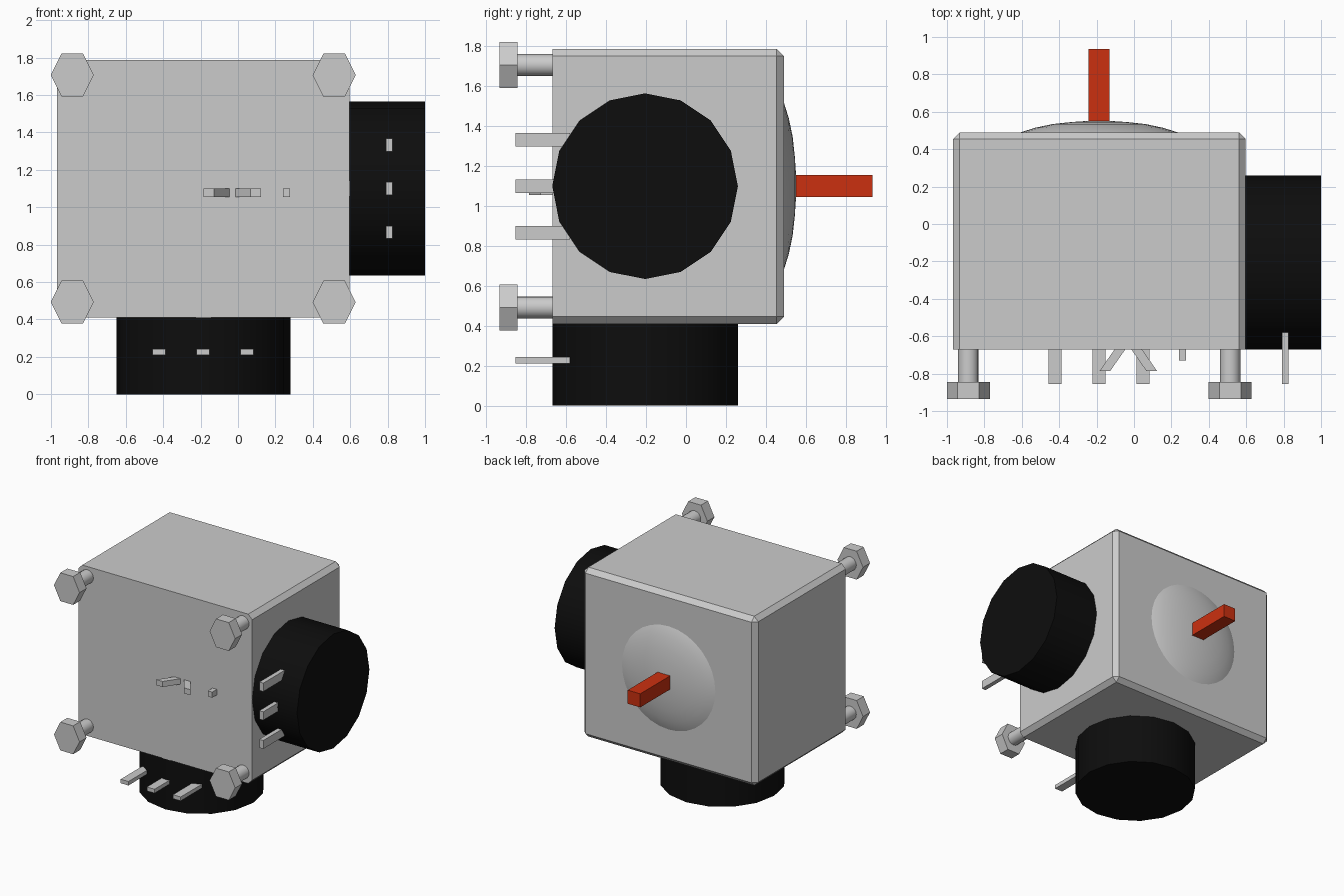
import bpy, bmesh, math
from mathutils import Vector

if "Cube" in bpy.data.objects:
    bpy.data.objects.remove(bpy.data.objects["Cube"], do_unlink=True)


def material(name, rgb):
    m = bpy.data.materials.new(name)
    m.use_nodes = True
    m.diffuse_color = (*rgb, 1)
    bsdf = m.node_tree.nodes["Principled BSDF"]
    bsdf.inputs["Base Color"].default_value = (*rgb, 1)
    bsdf.inputs["Roughness"].default_value = 0.6
    return m


GREY = material("light grey", (0.6, 0.6, 0.6))
BLACK = material("black", (0.004, 0.004, 0.004))
RED = material("red", (0.6, 0.03, 0.005))


def finish(bm, name, mat, smooth=False):
    bmesh.ops.recalc_face_normals(bm, faces=bm.faces[:])
    me = bpy.data.meshes.new(name)
    bm.to_mesh(me)
    bm.free()
    me.materials.append(mat)
    ob = bpy.data.objects.new(name, me)
    bpy.context.collection.objects.link(ob)
    if smooth:
        bpy.ops.object.select_all(action="DESELECT")
        ob.select_set(True)
        bpy.context.view_layer.objects.active = ob
        bpy.ops.object.shade_smooth_by_angle(angle=math.radians(30))
    return ob


def box_mesh(lo, hi):
    bm = bmesh.new()
    bmesh.ops.create_cube(bm, size=1)
    lo, hi = Vector(lo), Vector(hi)
    for v in bm.verts:
        v.co = Vector([(lo[i] + hi[i]) / 2 + v.co[i] * (hi[i] - lo[i]) for i in range(3)])
    return bm


def box(name, lo, hi, mat=GREY):
    return finish(box_mesh(lo, hi), name, mat)


def lathe(name, centre, axis, profile, sides, mat, smooth=True, stretch=1.0):
    """Rings of (radius, position) around the x, y or z axis through centre."""
    bm = bmesh.new()
    a = "xyz".index(axis)
    u, w = [i for i in range(3) if i != a]
    rings = []
    for r, pos in profile:
        ring = []
        for k in range(sides):
            t = 2 * math.pi * k / sides
            p = Vector(centre)
            p[a] = pos
            p[u] += r * math.cos(t)
            p[w] += r * math.sin(t) * stretch
            ring.append(bm.verts.new(p))
        rings.append(ring)
    for r0, r1 in zip(rings, rings[1:]):
        for k in range(sides):
            n = (k + 1) % sides
            bm.faces.new((r0[k], r0[n], r1[n], r1[k]))
    bm.faces.new(rings[0])
    bm.faces.new(rings[-1])
    return finish(bm, name, mat, smooth)


# Housing: chamfered everywhere except around the front face
FRONT = -0.67
bm = box_mesh((-0.968, FRONT, 0.41), (0.597, 0.49, 1.787))
edges = [e for e in bm.edges if any(v.co.y > 0 for v in e.verts)]
bmesh.ops.bevel(bm, geom=edges, offset=0.036, segments=1, affect="EDGES", profile=0.5)
finish(bm, "housing", GREY)

# Black drums on the left side and underneath
lathe("side_drum", (0, -0.205, 1.10), "x", [(0.465, 0.59), (0.465, 1.0)], 16, BLACK)
lathe("bottom_drum", (-0.185, -0.205, 0), "z", [(0.465, 0.0), (0.465, 0.42)], 16, BLACK)

# Shallow dome and lever on the back
lathe("back_dome", (-0.187, 0, 1.10), "y",
      [(0.43, 0.485), (0.42, 0.49), (0.34, 0.515), (0.25, 0.534), (0.15, 0.545),
       (0.06, 0.551), (0.005, 0.552)], 32, GREY)
box("lever", (-0.243, 0.53, 1.045), (-0.130, 0.935, 1.155), RED)

# Corner bolts: round shank with a hexagonal head
for side, x in (("right", -0.886), ("left", 0.514)):
    for level, z in (("lower", 0.493), ("upper", 1.707)):
        lathe(f"{level}_{side}_bolt_shank", (x, 0, z), "y",
              [(0.055, -0.85), (0.055, FRONT + 0.01)], 16, GREY)
        lathe(f"{level}_{side}_bolt_head", (x, 0, z), "y",
              [(0.115, -0.935), (0.115, -0.845)], 6, GREY, False, 1.155)

# Three terminals on each drum
for i in (-1, 0, 1):
    z = 1.10 + 0.233 * i
    box(f"side_terminal_{i + 2}", (0.79, -0.855, z - 0.034), (0.826, -0.58, z + 0.034))
    x = -0.187 + 0.235 * i
    box(f"bottom_terminal_{i + 2}", (x - 0.035, -0.855, 0.211), (x + 0.035, -0.58, 0.243))

# Small prongs on the front: two splayed, one straight
for name, x0, shift in (("right_prong", -0.10, -0.085), ("left_prong", -0.018, 0.085)):
    bm = box_mesh((x0, -0.787, 1.055), (x0 + 0.057, FRONT + 0.005, 1.10))
    for v in bm.verts:
        if v.co.y < -0.75:
            v.co.x += shift
    finish(bm, name, GREY)
box("straight_prong", (0.24, -0.73, 1.055), (0.279, FRONT + 0.005, 1.10))
